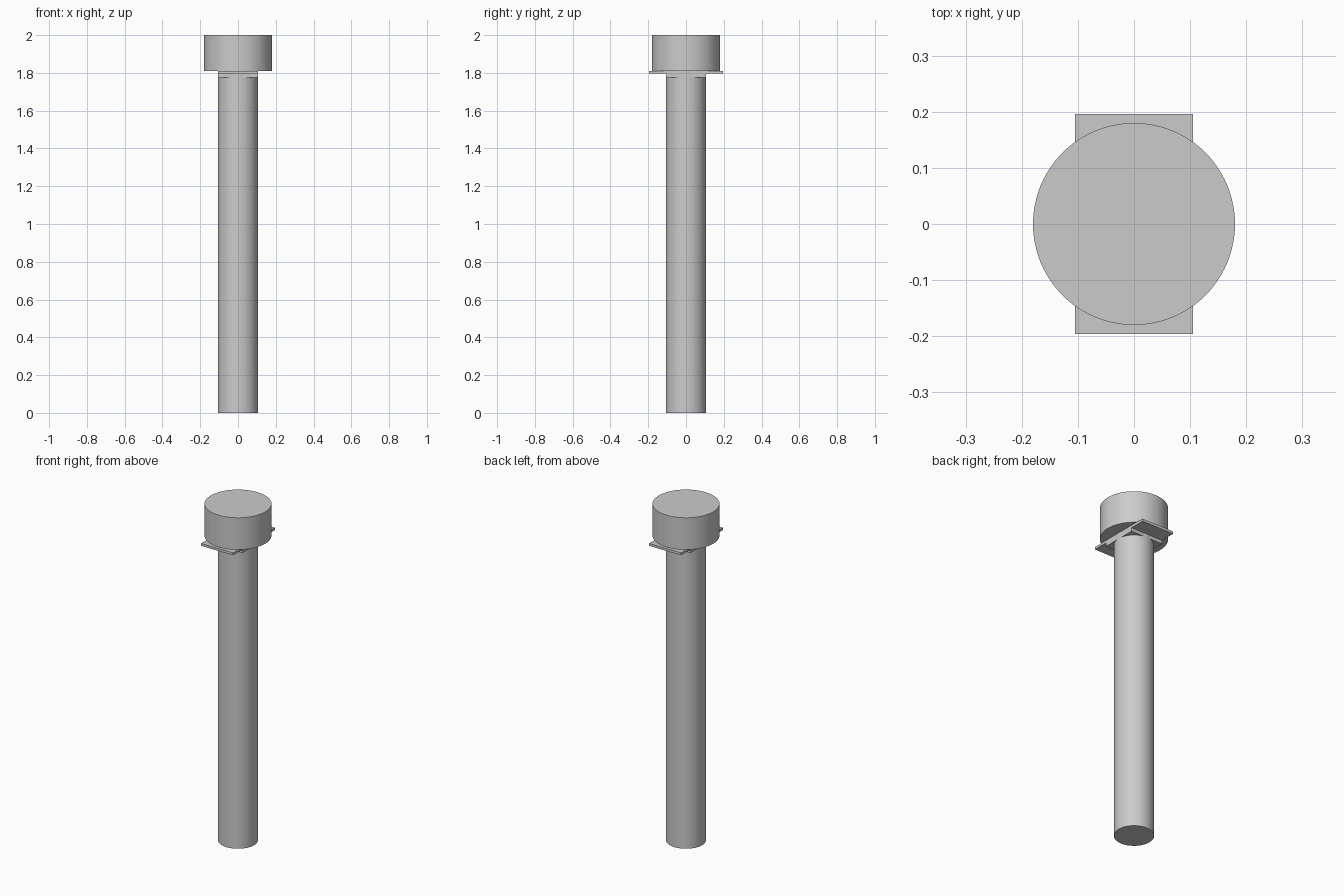
import bpy
import bmesh
from mathutils import Matrix

cube = bpy.data.objects.get("Cube")
if cube:
    bpy.data.objects.remove(cube, do_unlink=True)

steel = bpy.data.materials.new("light grey steel")
steel.use_nodes = True
colour = (0.6, 0.6, 0.6, 1)
steel.diffuse_color = colour
steel.node_tree.nodes["Principled BSDF"].inputs["Base Color"].default_value = colour


def add_object(name, bm):
    bmesh.ops.recalc_face_normals(bm, faces=bm.faces)
    mesh = bpy.data.meshes.new(name)
    bm.to_mesh(mesh)
    bm.free()
    mesh.materials.append(steel)
    obj = bpy.data.objects.new(name, mesh)
    bpy.context.collection.objects.link(obj)
    return obj


def cylinder(name, radius, bottom, top):
    bm = bmesh.new()
    bmesh.ops.create_cone(bm, cap_ends=True, segments=96, radius1=radius,
                          radius2=radius, depth=top - bottom,
                          matrix=Matrix.Translation((0, 0, (bottom + top) / 2)))
    obj = add_object(name, bm)
    bpy.ops.object.select_all(action="DESELECT")
    obj.select_set(True)
    bpy.context.view_layer.objects.active = obj
    bpy.ops.object.shade_smooth_by_angle()


# Round head and shaft
cylinder("head", 0.18, 1.811, 2.0)
cylinder("shaft", 0.107, 0, 1.811)

# T-shaped collar: square neck with a flat tab to the front and back
half = [(0.105, 1.775), (0.105, 1.796), (0.196, 1.796), (0.196, 1.811)]
profile = half + [(-y, z) for y, z in reversed(half)]
bm = bmesh.new()
face = bm.faces.new([bm.verts.new((-0.105, y, z)) for y, z in profile])
side = bmesh.ops.extrude_face_region(bm, geom=[face])
moved = [v for v in side["geom"] if isinstance(v, bmesh.types.BMVert)]
bmesh.ops.translate(bm, verts=moved, vec=(0.21, 0, 0))
add_object("collar", bm)
